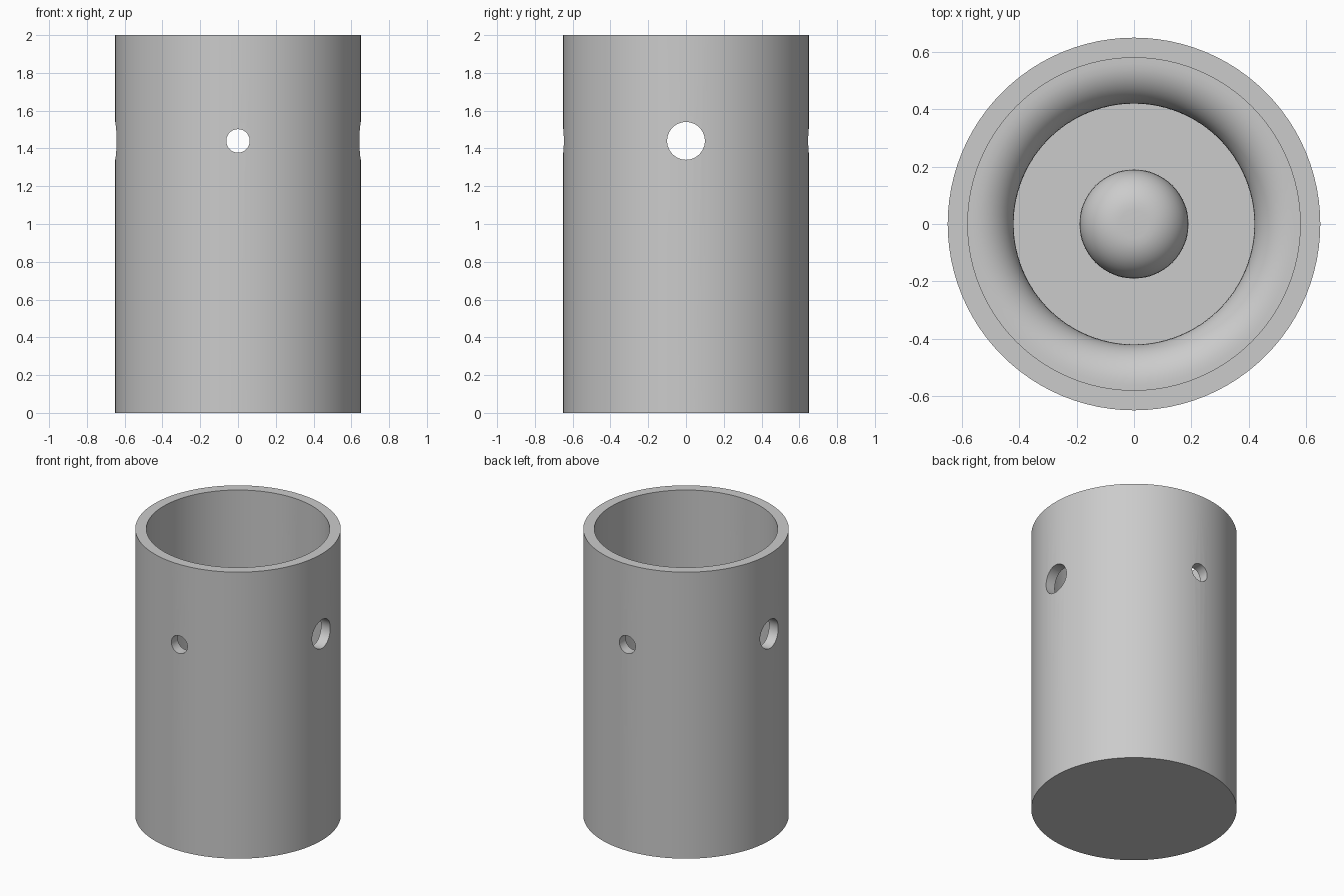
import bpy, bmesh, math
from mathutils import Matrix

default = bpy.data.objects.get("Cube")
if default:
    bpy.data.objects.remove(default, do_unlink=True)

SEGMENTS = 96
OUTER, INNER, BORE, PEG = 0.65, 0.58, 0.42, 0.19
HEIGHT, FLOOR, LEDGE, ROUND = 2.0, 0.1, 0.26, 0.14
HOLE_Z = 1.44

grey = bpy.data.materials.new("plain grey")
grey.use_nodes = True
grey.diffuse_color = (0.6, 0.6, 0.6, 1)
grey.node_tree.nodes["Principled BSDF"].inputs["Base Color"].default_value = (0.6, 0.6, 0.6, 1)


def make_object(name, bm):
    bmesh.ops.recalc_face_normals(bm, faces=bm.faces)
    mesh = bpy.data.meshes.new(name)
    bm.to_mesh(mesh)
    bm.free()
    mesh.materials.append(grey)
    obj = bpy.data.objects.new(name, mesh)
    bpy.context.collection.objects.link(obj)
    return obj


def rounded_edge(centre_r, side, steps=10):
    """Quarter circle from the vertical side up to the flat top."""
    for i in range(steps + 1):
        a = math.pi / 2 * i / steps
        yield (centre_r + side * ROUND * math.cos(a), LEDGE - ROUND + ROUND * math.sin(a))


# Cup profile: base, wall, rounded ledge, floor and rounded centre peg
profile = [(0, 0), (OUTER, 0), (OUTER, HEIGHT), (INNER, HEIGHT), (INNER, LEDGE)]
profile += reversed(list(rounded_edge(BORE + ROUND, -1)))
profile += [(BORE, FLOOR), (PEG, FLOOR)]
profile += rounded_edge(PEG - ROUND, 1)
profile.append((0, LEDGE))

bm = bmesh.new()
verts = [bm.verts.new((r, 0, z)) for r, z in profile]
edges = [bm.edges.new(pair) for pair in zip(verts, verts[1:])]
bmesh.ops.spin(bm, geom=verts + edges, axis=(0, 0, 1), cent=(0, 0, 0),
               angle=math.tau, steps=SEGMENTS, use_duplicate=False)
bmesh.ops.remove_doubles(bm, verts=bm.verts, dist=0.0001)
bmesh.ops.dissolve_degenerate(bm, edges=bm.edges, dist=0.0001)
cup = make_object("cup", bm)

# Cross holes: wide ones through the sides, narrow ones front to back
for name, radius, axis in (("side_hole_cutter", 0.1, "Y"), ("front_hole_cutter", 0.062, "X")):
    bm = bmesh.new()
    bmesh.ops.create_cone(bm, cap_ends=True, segments=48, radius1=radius, radius2=radius, depth=2,
                          matrix=Matrix.Translation((0, 0, HOLE_Z)) @ Matrix.Rotation(math.pi / 2, 4, axis))
    cutter = make_object(name, bm)
    cutter.hide_render = True
    cutter.hide_set(True)
    cut = cup.modifiers.new(name, "BOOLEAN")
    cut.operation = "DIFFERENCE"
    cut.solver = "EXACT"
    cut.object = cutter

# Apply the cuts, then smooth the round surfaces
bpy.ops.object.select_all(action="DESELECT")
bpy.context.view_layer.objects.active = cup
cup.select_set(True)
for modifier in list(cup.modifiers):
    bpy.ops.object.modifier_apply(modifier=modifier.name)
bpy.ops.object.shade_smooth_by_angle(angle=math.radians(30))
for cutter in [o for o in bpy.data.objects if o.name.endswith("_cutter")]:
    bpy.data.objects.remove(cutter, do_unlink=True)
